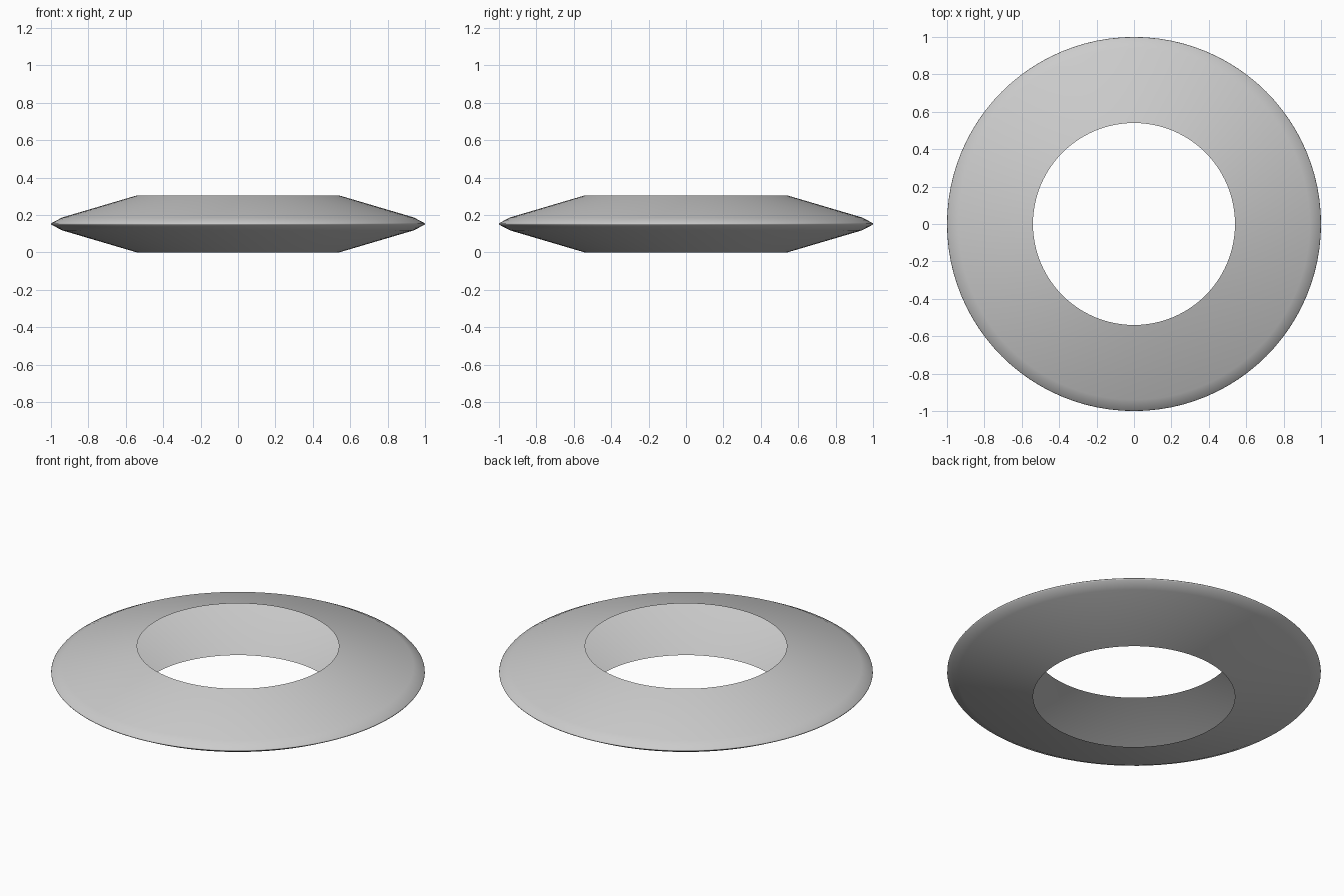
import bpy, bmesh
from math import pi

if "Cube" in bpy.data.objects:
    bpy.data.objects.remove(bpy.data.objects["Cube"])

# Half-section of the open ring shell: (radius, height)
PROFILE = [(0.54, 0.305), (0.94, 0.187), (0.997, 0.157), (1.0, 0.1525),
           (0.997, 0.148), (0.94, 0.118), (0.54, 0.0)]
SEGMENTS = 96


def lathe(name, profile, segments):
    """Spin an open profile around z into a smooth shell."""
    bm = bmesh.new()
    verts = [bm.verts.new((r, 0, z)) for r, z in profile]
    edges = [bm.edges.new(pair) for pair in zip(verts, verts[1:])]
    bmesh.ops.spin(bm, geom=verts + edges, cent=(0, 0, 0), axis=(0, 0, 1),
                   angle=2 * pi, steps=segments, use_duplicate=False)
    bmesh.ops.remove_doubles(bm, verts=bm.verts, dist=1e-4)
    bmesh.ops.recalc_face_normals(bm, faces=bm.faces)
    # Outward normals: the face highest up must point up
    top = max(bm.faces, key=lambda f: f.calc_center_median().z)
    if top.normal.z < 0:
        bmesh.ops.reverse_faces(bm, faces=bm.faces)
    for f in bm.faces:
        f.smooth = True
    mesh = bpy.data.meshes.new(name)
    bm.to_mesh(mesh)
    bm.free()
    obj = bpy.data.objects.new(name, mesh)
    bpy.context.collection.objects.link(obj)
    return obj


# Hollow ring, open along its inner rim
lathe("ring_shell", PROFILE, SEGMENTS)
